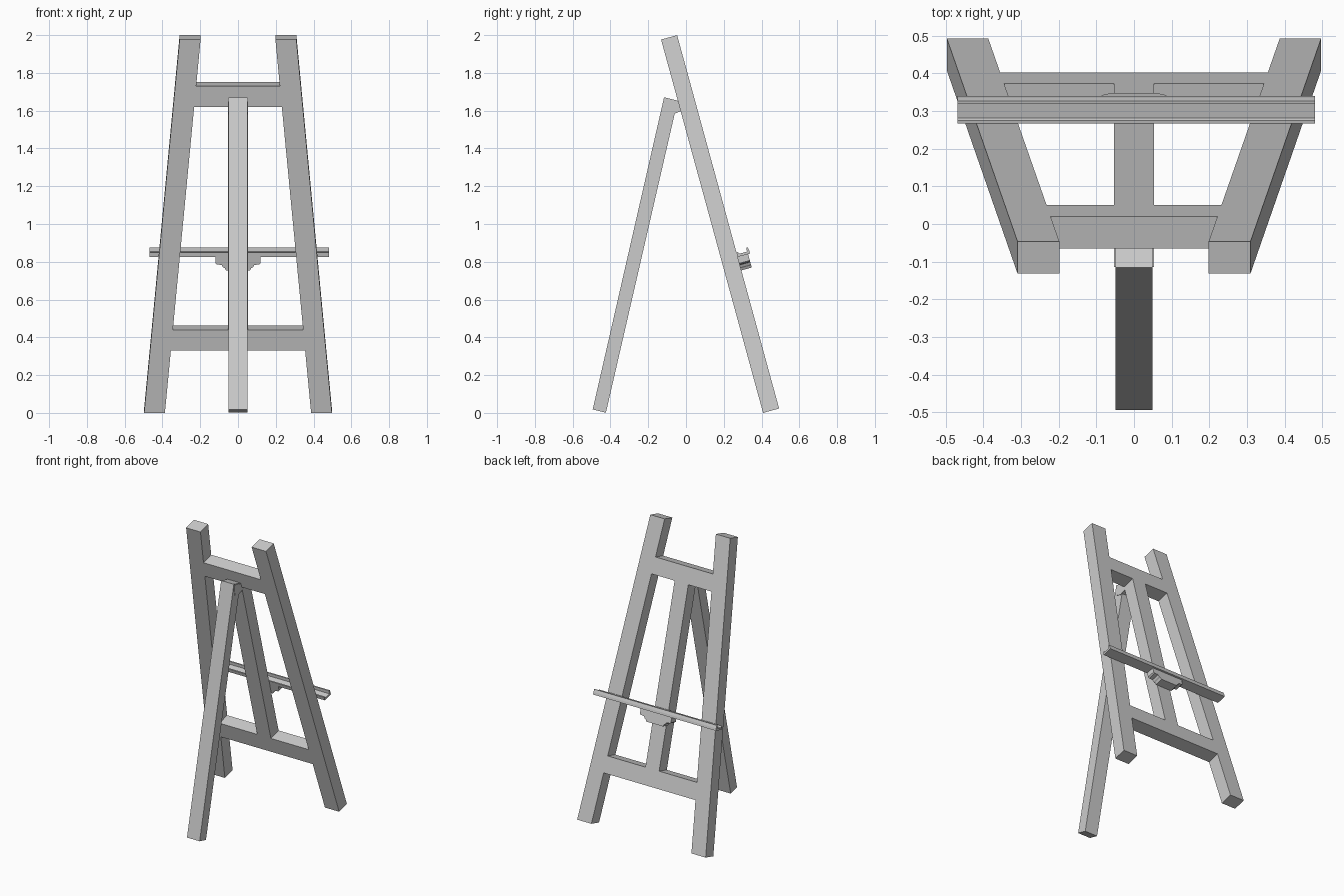
import bpy, bmesh
from math import sin, cos, atan2
from mathutils import Vector

if "Cube" in bpy.data.objects:
    bpy.data.objects.remove(bpy.data.objects["Cube"])

TILT = atan2(0.54, 1.977)      # backward lean of the front frame
LENGTH, THICK = 2.049, 0.088   # frame leg length and board thickness


def frame(x, n, v):
    """Frame coordinates: x across, n out of the face, v up the slope."""
    return Vector((x, 0.408 + n * cos(TILT) - v * sin(TILT),
                   n * sin(TILT) + v * cos(TILT)))


def prism(name, start, end):
    """Closed solid between two matching outlines."""
    bm = bmesh.new()
    a = [bm.verts.new(p) for p in start]
    b = [bm.verts.new(p) for p in end]
    bm.faces.new(a)
    bm.faces.new(b[::-1])
    for i in range(len(a)):
        j = (i + 1) % len(a)
        bm.faces.new((a[i], b[i], b[j], a[j]))
    bmesh.ops.recalc_face_normals(bm, faces=bm.faces)
    mesh = bpy.data.meshes.new(name)
    bm.to_mesh(mesh)
    bm.free()
    obj = bpy.data.objects.new(name, mesh)
    bpy.context.collection.objects.link(obj)
    return obj


def board(name, outline, n0=0.0, n1=THICK):
    """Board lying in the frame plane, outline given as (x, v)."""
    return prism(name, [frame(x, n0, v) for x, v in outline],
                 [frame(x, n1, v) for x, v in outline])


def inner(v):
    """Inner edge of the tapering frame legs at height v."""
    return 0.387 + (0.198 - 0.387) * v / LENGTH


# Converging frame legs
for side, s in (("left", -1), ("right", 1)):
    board(f"frame_leg_{side}", [(s * 0.387, 0), (s * 0.497, 0),
                                (s * 0.309, LENGTH), (s * 0.198, LENGTH)])

# Crossbars fitted between the legs
for name, v0, v1 in (("lower_crossbar", 0.342, 0.456),
                     ("upper_crossbar", 1.68, 1.793)):
    board(name, [(-inner(v0), v0), (inner(v0), v0),
                 (inner(v1), v1), (-inner(v1), v1)])

# Centre post between the crossbars
board("centre_post", [(-0.053, 0.456), (0.053, 0.456),
                      (0.053, 1.68), (-0.053, 1.68)])

# Canvas tray with back ridge and raised lip
tray = [(0.088, 0.832), (0.156, 0.832), (0.156, 0.848), (0.153, 0.867),
        (0.146, 0.867), (0.142, 0.846), (0.100, 0.846), (0.096, 0.857),
        (0.088, 0.857)]
prism("canvas_tray", [frame(-0.468, n, v) for n, v in tray],
      [frame(0.481, n, v) for n, v in tray])

# Stepped bracket under the tray
half = [(0.120, 0.832), (0.120, 0.797), (0.112, 0.790), (0.086, 0.788),
        (0.080, 0.776), (0.070, 0.770), (0.064, 0.758)]
board("tray_bracket", half + [(-x, v) for x, v in reversed(half)],
      THICK, 0.145)

# Rear prop leg
prop = [(-0.494, 0.018), (-0.424, 0.001), (-0.044, 1.653), (-0.116, 1.671)]
prism("rear_leg", [(-0.049, y, z) for y, z in prop],
      [(0.049, y, z) for y, z in prop])

# Hinge joining the prop leg to the frame
hinge = [(-0.114, 1.665), (-0.042, 1.649), (-0.028, 1.597),
         (-0.070, 1.580), (-0.110, 1.592)]
prism("hinge_block", [(-0.0525, y, z) for y, z in hinge],
      [(0.0525, y, z) for y, z in hinge])
